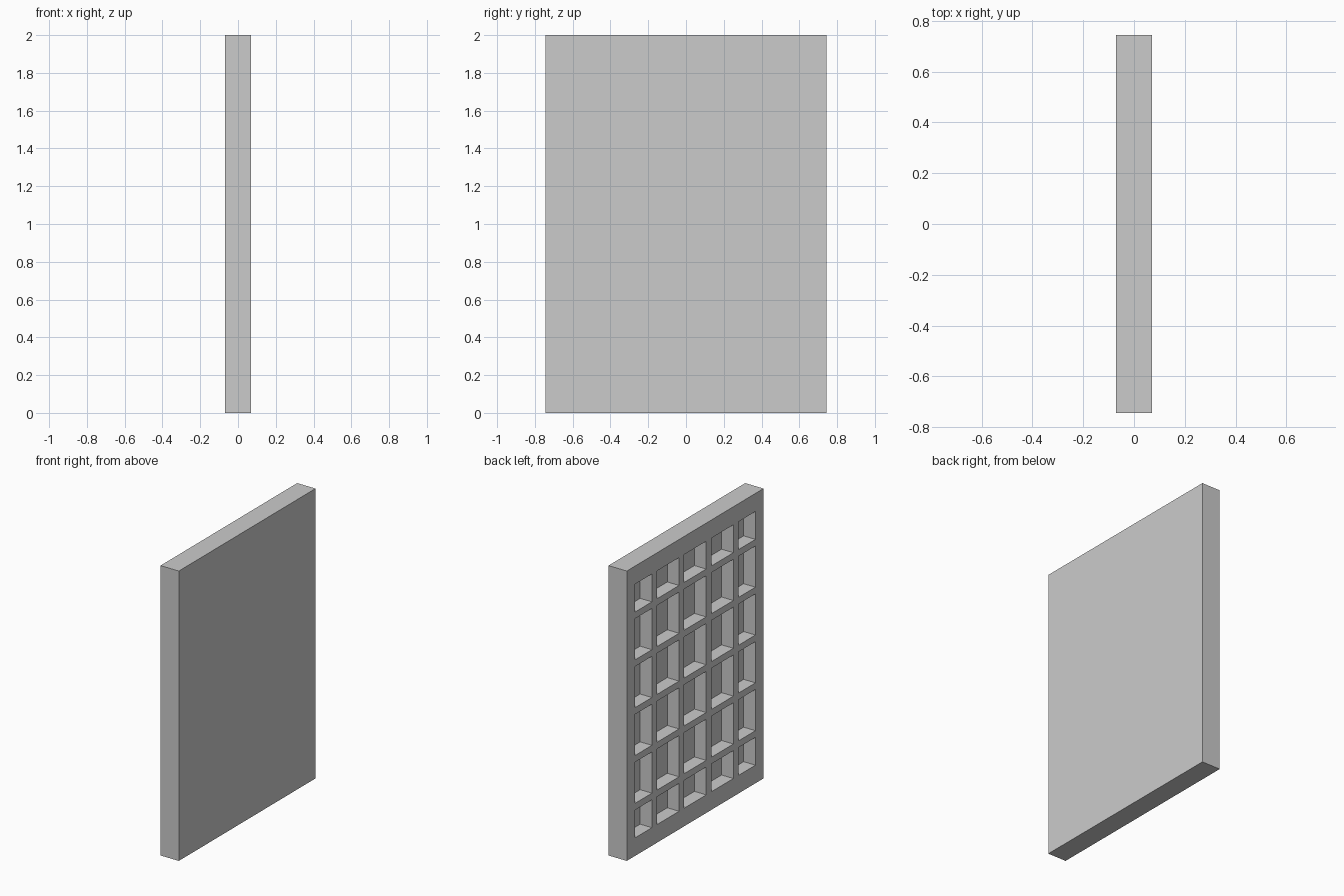
import bpy, bmesh

if "Cube" in bpy.data.objects:
    bpy.data.objects.remove(bpy.data.objects["Cube"])

HX, HY, H = 0.07, 0.745, 2.0      # half thickness, half width, height
DEPTH = 0.09                      # pocket depth


def breaks(lo, hi, mid, pitch, count, rib):
    """Alternating rim / pocket / rib positions along one axis."""
    out = [mid - hi, mid - lo]
    for i in range(1, count):
        c = mid + (i - count / 2) * pitch
        out += [c - rib / 2, c + rib / 2]
    return out + [mid + lo, mid + hi]


ys = breaks(0.657, HY, 0.0, 0.296, 5, 0.055)
zs = breaks(0.875, H / 2, H / 2, 0.33, 6, 0.046)

bm = bmesh.new()

# pocketed face: a grid whose odd cells become pockets
grid = [[bm.verts.new((-HX, y, z)) for z in zs] for y in ys]
pockets = []
for i in range(len(ys) - 1):
    for j in range(len(zs) - 1):
        f = bm.faces.new((grid[i][j], grid[i][j + 1], grid[i + 1][j + 1], grid[i + 1][j]))
        if i % 2 and j % 2:
            pockets.append(f)

# slab body: sweep the outer border through a middle loop to the plain face
border = [e for e in bm.edges if e.is_boundary]
for _ in range(2):
    new = bmesh.ops.extrude_edge_only(bm, edges=border)["geom"]
    verts = [g for g in new if isinstance(g, bmesh.types.BMVert)]
    bmesh.ops.translate(bm, verts=verts, vec=(HX, 0, 0))
    border = [g for g in new if isinstance(g, bmesh.types.BMEdge) and g.is_boundary]
bmesh.ops.contextual_create(bm, geom=border)

# sink the pockets
new = bmesh.ops.extrude_discrete_faces(bm, faces=pockets)["faces"]
for f in new:
    bmesh.ops.translate(bm, verts=f.verts[:], vec=(DEPTH, 0, 0))

bmesh.ops.recalc_face_normals(bm, faces=bm.faces[:])
mesh = bpy.data.meshes.new("pocketed_panel")
bm.to_mesh(mesh)
bm.free()
panel = bpy.data.objects.new("pocketed_panel", mesh)
bpy.context.collection.objects.link(panel)

# smooth shading with crisp corners
bpy.context.view_layer.objects.active = panel
panel.select_set(True)
bpy.ops.object.shade_smooth_by_angle()
